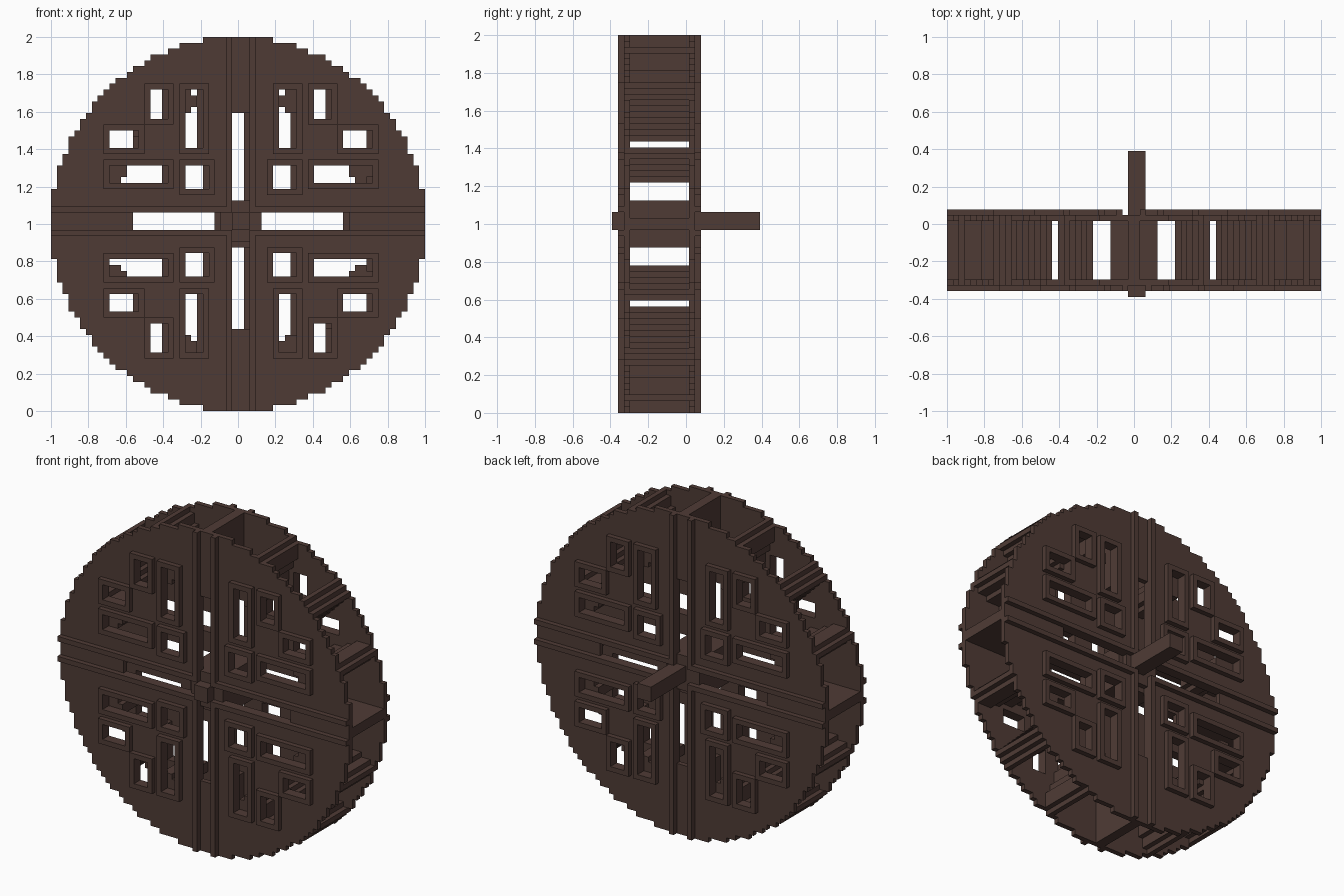
import bpy
import math

cube = bpy.data.objects.get("Cube")
if cube:
    bpy.data.objects.remove(cube)

U = 1 / 32          # size of one block
R = 32              # wheel radius in blocks
Y0 = -12.5          # front end of the axle, in blocks

wood = bpy.data.materials.new("dark_brown_wood")
wood.use_nodes = True
COLOUR = (0.078, 0.044, 0.036, 1)
wood.diffuse_color = COLOUR
bsdf = wood.node_tree.nodes["Principled BSDF"]
bsdf.inputs["Base Color"].default_value = COLOUR
bsdf.inputs["Roughness"].default_value = 0.9

# Window frames of one quadrant: first and last block in x and z
FRAMES = [(6, 10, 12, 23), (12, 16, 17, 23), (17, 23, 12, 16),
          (12, 23, 6, 10), (5, 10, 5, 10)]


def block_part(name, rule, start, end):
    """Extrude every block cell that satisfies the rule from start to end in y."""
    span = range(-R, R)
    cells = {(i, k) for i in span for k in span if rule(i, k)}
    verts, faces, index = [], [], {}

    def vert(i, j, k):
        key = (i, j, k)
        if key not in index:
            index[key] = len(verts)
            verts.append((i * U, (Y0 + j) * U, (k + R) * U))
        return index[key]

    for i, k in sorted(cells):
        ring = [(i, k), (i + 1, k), (i + 1, k + 1), (i, k + 1)]
        faces.append([vert(x, start, z) for x, z in ring])
        faces.append([vert(x, end, z) for x, z in reversed(ring)])
        beside = [(i, k - 1), (i + 1, k), (i, k + 1), (i - 1, k)]
        for n, other in enumerate(beside):
            if other not in cells:
                (ax, az), (bx, bz) = ring[n], ring[(n + 1) % 4]
                faces.append([vert(bx, start, bz), vert(ax, start, az),
                              vert(ax, end, az), vert(bx, end, bz)])
    mesh = bpy.data.meshes.new(name)
    mesh.from_pydata(verts, [], faces)
    mesh.materials.append(wood)
    mesh.update()
    obj = bpy.data.objects.new(name, mesh)
    bpy.context.collection.objects.link(obj)
    return obj


def in_wheel(i, k):
    return math.hypot(i + 0.5, k + 0.5) <= R


def in_window(a, b):
    return any(x0 < a < x1 and z0 < b < z1 for x0, x1, z0, z1 in FRAMES)


def in_slot(a, b):
    return (a <= 1 and 4 <= b <= 18) or (b <= 1 and 4 <= a <= 18)


def in_trim(a, b):
    rail = (a == 2 and b > 1) or (b == 2 and a > 1)
    frame = any(x0 <= a <= x1 and z0 <= b <= z1 for x0, x1, z0, z1 in FRAMES)
    return rail or (frame and not in_window(a, b))


# Two pierced discs, each with raised rails and window frames outside
for side, shift, disc_y, trim_y in (("front", 0, 2, 1), ("back", 1, 13, 14)):
    def disc_rule(i, k):
        a, b = abs(i + shift), abs(k)
        return in_wheel(i, k) and not in_window(a, b) and not in_slot(a, b)

    def trim_rule(i, k):
        return in_wheel(i, k) and in_trim(abs(i + shift), abs(k))

    block_part(side + "_disc", disc_rule, disc_y, disc_y + 1)
    block_part(side + "_rails_and_frames", trim_rule, trim_y, trim_y + 1)

# Sixteen paddles between the discs, the four upright and level ones thinner
for n in range(16):
    angle = n * math.tau / 16
    dx, dz = math.cos(angle), math.sin(angle)
    half, inner = (1.0, 20) if n % 4 == 0 else (1.5, 21)

    def paddle_rule(i, k):
        x, z = i + 0.5, k + 0.5
        return (in_wheel(i, k) and abs(x * dz - z * dx) < half
                and x * dx + z * dz > 0 and math.hypot(x, z) > inner)

    block_part(f"paddle_{n + 1}", paddle_rule, 3, 13)

# Inner hub and long axle
block_part("hub", lambda i, k: -4 <= i < 4 and -4 <= k < 4, 3, 13)
block_part("axle", lambda i, k: abs(i) <= 1 and abs(k) <= 1, 0, 25)
